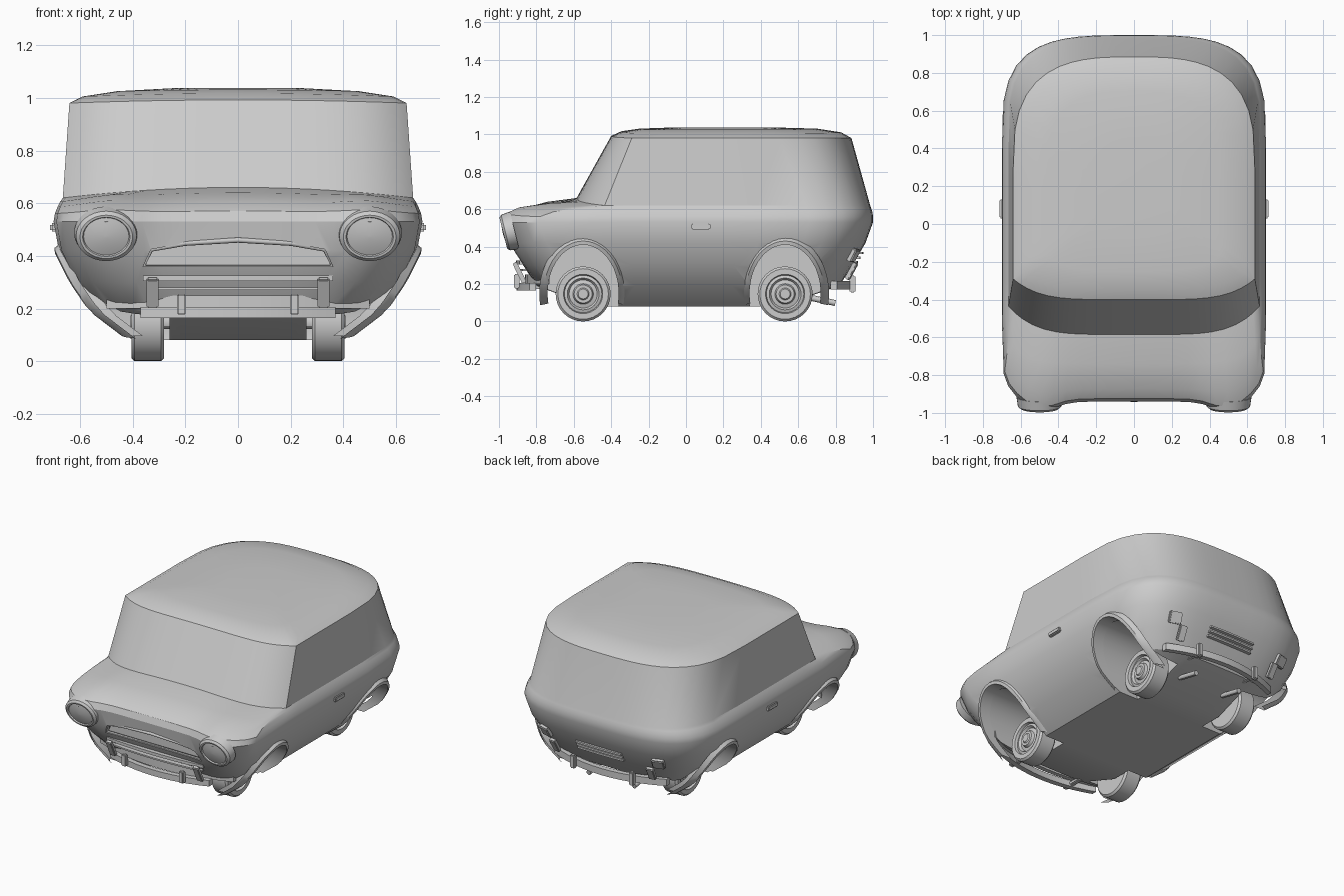
import bpy, bmesh, math
from mathutils import Vector, Matrix

if "Cube" in bpy.data.objects:
    bpy.data.objects.remove(bpy.data.objects["Cube"])

grey = bpy.data.materials.new("body_grey")
grey.diffuse_color = (0.6, 0.6, 0.6, 1)
grey.use_nodes = True
grey.node_tree.nodes["Principled BSDF"].inputs["Base Color"].default_value = grey.diffuse_color


def finish(name, verts, faces, angle=30, matrix=None):
    me = bpy.data.meshes.new(name)
    me.from_pydata([tuple(v) for v in verts], [], faces)
    if matrix:
        me.transform(matrix)
    bm = bmesh.new()
    bm.from_mesh(me)
    bmesh.ops.remove_doubles(bm, verts=bm.verts, dist=1e-5)
    bmesh.ops.recalc_face_normals(bm, faces=bm.faces)
    bm.to_mesh(me)
    bm.free()
    ob = bpy.data.objects.new(name, me)
    bpy.context.collection.objects.link(ob)
    me.materials.append(grey)
    smooth(ob, angle)
    return ob


def smooth(ob, angle):
    bpy.ops.object.select_all(action='DESELECT')
    ob.select_set(True)
    bpy.context.view_layer.objects.active = ob
    bpy.ops.object.shade_smooth_by_angle(angle=math.radians(angle))


def loft(rings, caps=True, closed=True):
    n = len(rings[0])
    verts = [p for r in rings for p in r]
    faces = []
    for k in range(len(rings) - 1):
        for i in range(n if closed else n - 1):
            j = (i + 1) % n
            faces.append((k * n + i, k * n + j, (k + 1) * n + j, (k + 1) * n + i))
    if caps:
        faces += [tuple(range(n)), tuple(range((len(rings) - 1) * n, len(rings) * n))]
    return verts, faces


def lathe(name, profile, matrix, n=32):
    # profile of (offset along x, radius)
    rings = [[(x, r * math.cos(2 * math.pi * i / n), r * math.sin(2 * math.pi * i / n))
              for i in range(n)] for x, r in profile]
    return finish(name, *loft(rings), 30, matrix)


def box(name, size, loc, tilt=0, turn=0):
    bm = bmesh.new()
    bmesh.ops.create_cube(bm, size=1, matrix=Matrix.Translation(loc)
                          @ Matrix.Rotation(turn, 4, 'Z') @ Matrix.Rotation(tilt, 4, 'X')
                          @ Matrix.Diagonal((*size, 1)))
    bmesh.ops.bevel(bm, geom=bm.edges[:], offset=min(size) * 0.2, segments=2, affect='EDGES')
    me = bpy.data.meshes.new(name)
    bm.to_mesh(me)
    bm.free()
    ob = bpy.data.objects.new(name, me)
    bpy.context.collection.objects.link(ob)
    me.materials.append(grey)
    smooth(ob, 40)


def bar(name, hw, y, bow, z0, z1, depth, n=12):
    # bar across the car, its ends bowed by `bow`
    rings = []
    for i in range(n + 1):
        t = 2 * i / n - 1
        yy = y + bow * t * t
        rings.append([(hw * t, yy - depth / 2, z0), (hw * t, yy + depth / 2, z0),
                      (hw * t, yy + depth / 2, z1), (hw * t, yy - depth / 2, z1)])
    finish(name, *loft(rings))


# ---- body shell: plan outlines stacked from the floor to the roof
US = [0, .15, .3, .42, .52, .62, .72, .81, .89, .95, .985, 1]


def setback(u, p):
    return u ** 5 if p == 0 else 1 - max(0, 1 - u ** p) ** (1 / p)


def ring(hw, z, yf, pf, sf, yr, pr, sr, zc=0, pod=0, podz=0, crown=0):
    half = []
    for u in US:
        b = math.exp(-((u - .72) / .17) ** 2)
        half.append((hw * u, yf + sf * setback(u, pf) - pod * b,
                     z + zc * (1 - u * u) + podz * b))
    a, b = yf + sf, yr - sr
    half += [(hw, a + (b - a) * k / 6, z) for k in range(1, 6)]
    half += [(hw * u, yr - sr * setback(u, pr), z + crown * (1 - u * u)) for u in reversed(US)]
    return half + [(-x, y, zz) for x, y, zz in reversed(half[1:-1])]


rings = [
    ring(.40, .08, -.50, 8, .15, .50, 8, .15),
    ring(.545, .19, -.80, 4, .40, .82, 3.5, .45),
    ring(.62, .30, -.87, 5, .44, .89, 3.5, .50, pod=.01),
    ring(.68, .42, -.925, 5, .45, .96, 3.5, .58, pod=.04),
    ring(.70, .53, -.94, 6, .45, 1.0, 3.5, .60, pod=.06),
    ring(.695, .56, -.925, 6, .45, 1.0, 3.5, .60, zc=.01, pod=.055, podz=.01),
    ring(.685, .585, -.875, 5, .42, .997, 3.5, .60, zc=.02, pod=.035, podz=.015),
    ring(.675, .605, -.74, 4, .30, .99, 3.5, .60, zc=.035, pod=.01, podz=.01),
    ring(.665, .62, -.585, 0, .15, .985, 3.5, .60, zc=.04),
    ring(.64, .98, -.40, 0, .11, .885, 3, .60, zc=.012),
    ring(.59, 1.005, -.345, 3, .14, .83, 3, .56, zc=.012, crown=.006),
    ring(.46, 1.025, -.25, 3, .14, .70, 3, .45, zc=.006, crown=.006),
    ring(.22, 1.038, -.05, 3, .14, .45, 3, .30),
]
body = finish("body_shell", *loft(rings), 28)

# ---- cutters: four wheel wells and the grille opening
WHEELS = [(s, y) for s in (1, -1) for y in (-.55, .53)]
cutters = []
for s, y in WHEELS:
    ell = [[(s * x, y + .195 * math.cos(2 * math.pi * i / 36), .15 + .265 * math.sin(2 * math.pi * i / 36))
            for i in range(36)] for x in (.26, .9)]
    cutters.append(finish("wheel_well_cutter", *loft(ell)))
GRILLE = [(-.36, .36), (.36, .36), (.33, .425), (.2, .448), (0, .46), (-.2, .448), (-.33, .425)]
cutters.append(finish("grille_cutter", *loft([[(x, y, z) for x, z in GRILLE] for y in (-1.1, -.87)])))
for c in cutters:
    m = body.modifiers.new("cut", 'BOOLEAN')
    m.operation, m.solver, m.object = 'DIFFERENCE', 'EXACT', c
    bpy.context.view_layer.objects.active = body
    bpy.ops.object.modifier_apply(modifier=m.name)
    bpy.data.objects.remove(c)
smooth(body, 28)

# ---- flared wheel arches
LEVELS = [(.08, .40), (.19, .545), (.30, .62), (.42, .68), (.53, .70)]


def side_x(z):
    for (z0, x0), (z1, x1) in zip(LEVELS, LEVELS[1:]):
        if z <= z1:
            return x0 + (x1 - x0) * (z - z0) / (z1 - z0)
    return .70


for s, y in WHEELS:
    rows = []
    for grow, out in ((.04, -.02), (.015, .015), (-.005, .02), (-.005, -.06)):
        row = []
        for i in range(25):
            a = math.radians(-12 + 204 * i / 24)
            z = .15 + (.265 + grow) * math.sin(a)
            row.append((s * (side_x(z) + out), y + (.195 + grow) * math.cos(a), z))
        rows.append(row)
    finish("wheel_arch", *loft(rows, caps=False, closed=False), 40)

# ---- wheels with stepped rims and hub caps
TYRE = [(-.062, .09), (-.062, .135), (-.05, .147), (.05, .147), (.062, .135), (.062, .105), (.045, .10),
        (.05, .085), (.035, .075), (.04, .055), (.058, .048), (.058, .032), (.066, .026), (.066, .004)]
for s, y in WHEELS:
    lathe("wheel", TYRE, Matrix.Translation((s * .342, y, .147)) @ Matrix.Diagonal((s, 1, 1, 1)))
for y in (-.55, .53):
    lathe("axle", [(-.3, .025), (.3, .025)], Matrix.Translation((0, y, .147)), 12)

# ---- headlights, tilted slightly downward
LAMP = [(-.05, .122), (.0, .115), (.012, .10), (.012, .09), (.004, .086), (.012, .05), (.015, .005)]
for s in (1, -1):
    lathe("headlight", LAMP, Matrix.Translation((s * .5, -.965, .475)) @ Matrix.Rotation(math.radians(14), 4, 'X')
          @ Matrix.Diagonal((1, 1, .85, 1)) @ Matrix.Rotation(math.radians(-90), 4, 'Z'))

# ---- grille surround and slats
cu = bpy.data.curves.new("grille_surround", 'CURVE')
cu.dimensions, cu.bevel_depth, cu.bevel_resolution = '3D', .01, 2
sp = cu.splines.new('POLY')
sp.points.add(len(GRILLE) - 1)
sp.use_cyclic_u = True
for p, (x, z) in zip(sp.points, GRILLE):
    p.co = (x, -.902 - (z - .36) * .3 + .02 * (x / .36) ** 2, z, 1)
surround = bpy.data.objects.new("grille_surround", cu)
bpy.context.collection.objects.link(surround)
cu.materials.append(grey)
bpy.ops.object.select_all(action='DESELECT')
surround.select_set(True)
bpy.context.view_layer.objects.active = surround
bpy.ops.object.convert(target='MESH')
bar("lower_grille_bar", .36, -.895, .02, .305, .325, .03)
bar("lower_grille_slat", .34, -.88, .02, .27, .28, .03)

# ---- front and rear bumpers with overriders
bar("front_valance", .50, -.845, .10, .20, .25, .03)
bar("front_bumper", .37, -.89, .07, .165, .205, .035)
bar("rear_bumper", .42, .89, -.10, .17, .215, .035)
for s in (1, -1):
    box("front_overrider", (.035, .03, .08), (s * .215, -.905, .215))
    box("front_bumper_horn", (.045, .025, .12), (s * .325, -.89, .26), .45)
    box("front_bumper_bracket", (.03, .12, .025), (s * .215, -.82, .185))
    box("rear_overrider", (.035, .03, .09), (s * .22, .89, .20))
    box("rear_bumper_horn", (.05, .025, .10), (s * .36, .885, .27), -.5, -.15 * s)
    box("rear_bumper_bracket", (.03, .12, .025), (s * .22, .82, .19))
    # rear lamps and door handles
    box("rear_lamp", (.08, .03, .075), (s * .42, .895, .355), -.5, -.3 * s)
    box("door_handle", (.03, .10, .032), (s * .698, .08, .508))
    # exhaust pipe
    lathe("exhaust_pipe", [(-.08, .016), (.08, .016)], Matrix.Translation((s * .17, .72, .115))
          @ Matrix.Rotation(math.radians(90), 4, 'Z') @ Matrix.Rotation(math.radians(12), 4, 'Y'), 12)

# ---- rear vent slats
for k in range(3):
    z = .31 + k * .025
    bar("rear_vent_slat", .17, .905 + k * .014, -.005, z, z + .012, .03)
